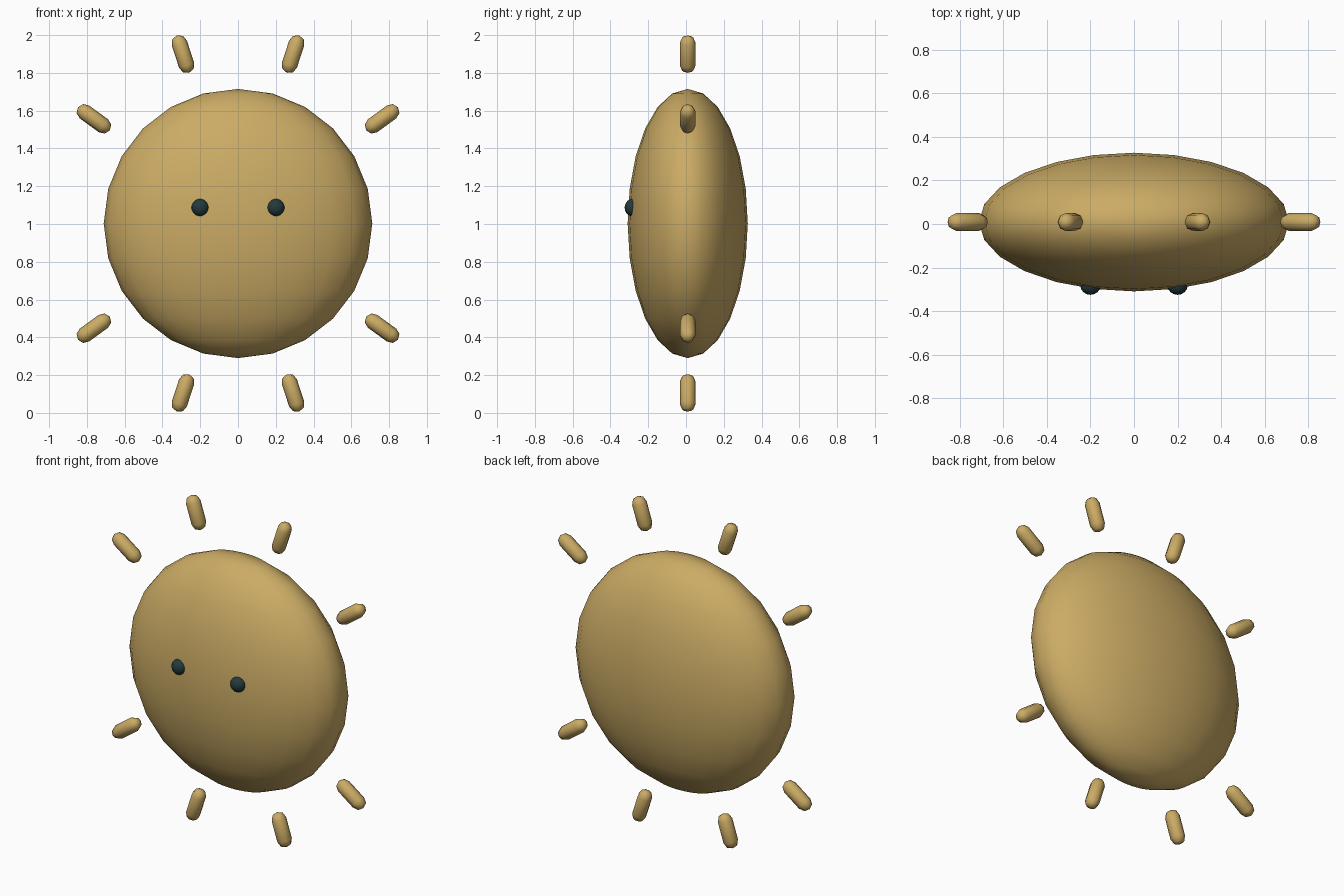
import bpy, bmesh, math
from mathutils import Matrix, Vector

if "Cube" in bpy.data.objects:
    bpy.data.objects.remove(bpy.data.objects["Cube"])

CENTER = Vector((0, 0.009, 1.0025))


def material(name, rgb):
    m = bpy.data.materials.new(name)
    m.diffuse_color = (*rgb, 1)
    m.use_nodes = True
    m.node_tree.nodes["Principled BSDF"].inputs["Base Color"].default_value = m.diffuse_color
    return m


gold = material("warm gold", (0.60, 0.41, 0.13))
dark = material("dark teal", (0.018, 0.042, 0.045))


def finish(bm, name, mat, smooth=True):
    bmesh.ops.recalc_face_normals(bm, faces=bm.faces)
    mesh = bpy.data.meshes.new(name)
    for f in bm.faces:
        f.smooth = smooth
    bm.to_mesh(mesh)
    bm.free()
    mesh.materials.append(mat)
    ob = bpy.data.objects.new(name, mesh)
    bpy.context.collection.objects.link(ob)
    return ob


def ellipsoid(name, loc, radii, mat, segs, rings):
    bm = bmesh.new()
    bmesh.ops.create_uvsphere(bm, u_segments=segs, v_segments=rings, radius=1)
    bmesh.ops.transform(bm, verts=bm.verts,
                        matrix=Matrix.Translation(loc) @ Matrix.Diagonal((*radii, 1)))
    return finish(bm, name, mat)


def capsule(name, matrix, r, half, mat, sides=8):
    # Low-poly rod with rounded ends, lathed around its long axis
    bm = bmesh.new()
    profile = [(0, -half - r), (r * 0.71, -half - r * 0.71), (r, -half),
               (r, half), (r * 0.71, half + r * 0.71), (0, half + r)]
    vs = [bm.verts.new((x, 0, z)) for x, z in profile]
    es = [bm.edges.new(p) for p in zip(vs, vs[1:])]
    bmesh.ops.spin(bm, geom=vs + es, cent=(0, 0, 0), axis=(0, 0, 1),
                   angle=math.tau, steps=sides, use_merge=True)
    bmesh.ops.remove_doubles(bm, verts=bm.verts, dist=1e-5)
    bmesh.ops.transform(bm, verts=bm.verts, matrix=matrix)
    return finish(bm, name, mat)


# Flattened round body
ellipsoid("sun_body", CENTER, (0.711, 0.318, 0.7125), gold, 24, 12)

# Eyes, each with a tiny glint on the upper left
for side, label in ((-1, "left"), (1, "right")):
    ellipsoid(label + "_eye", (side * 0.2, -0.283, 1.087), (0.046, 0.042, 0.046), dark, 16, 10)
# Rays every 36 degrees, with none straight out to the sides
for i in range(10):
    deg = 18 + 36 * i
    if deg % 180 == 90:
        continue
    a = math.radians(deg)
    loc = CENTER + Vector((math.sin(a), 0, math.cos(a))) * 0.943
    capsule("ray_%d" % deg, Matrix.Translation(loc) @ Matrix.Rotation(a, 4, 'Y'),
            0.042, 0.062, gold)
